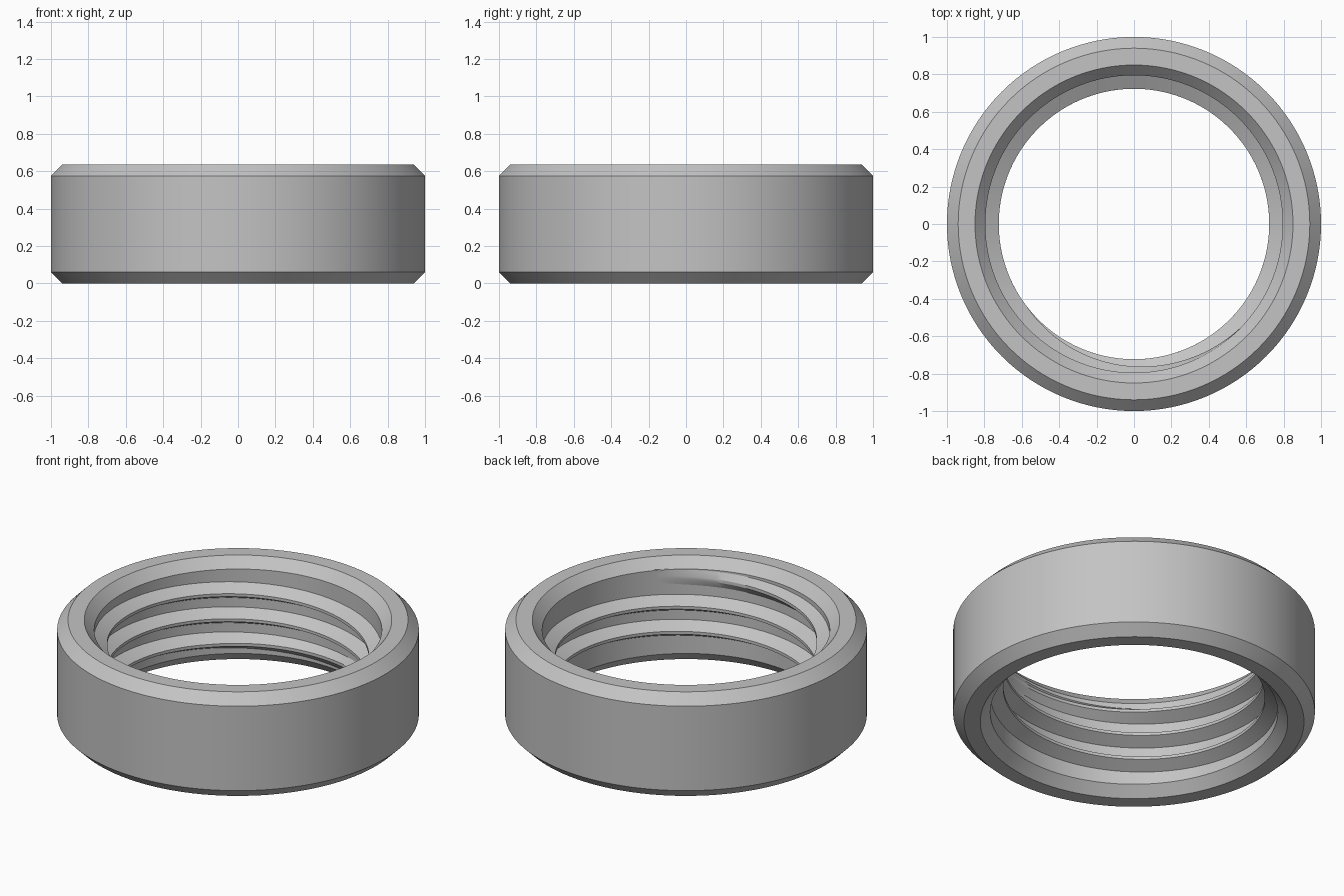
import bpy
import bmesh
import math

cube = bpy.data.objects.get("Cube")
if cube:
    bpy.data.objects.remove(cube, do_unlink=True)

SEGMENTS = 128
HEIGHT = 0.635
CHAMFER = 0.06
BORE = 0.795

steel = bpy.data.materials.new("grey_steel")
GREY = (0.55, 0.55, 0.55, 1)
steel.use_nodes = True
steel.diffuse_color = GREY
steel.node_tree.nodes["Principled BSDF"].inputs["Base Color"].default_value = GREY


def sweep(name, sections, closed):
    """Skin a list of cross-sections (each a list of points) into one object."""
    bm = bmesh.new()
    rings = [[bm.verts.new(p) for p in section] for section in sections]
    pairs = list(zip(rings, rings[1:]))
    if closed:
        pairs.append((rings[-1], rings[0]))
    for a, b in pairs:
        count = len(a)
        for i in range(count if closed else count - 1):
            j = (i + 1) % count
            bm.faces.new((a[i], b[i], b[j], a[j]))
    mesh = bpy.data.meshes.new(name)
    bm.to_mesh(mesh)
    bm.free()
    mesh.materials.append(steel)
    obj = bpy.data.objects.new(name, mesh)
    bpy.context.collection.objects.link(obj)
    bpy.ops.object.select_all(action="DESELECT")
    obj.select_set(True)
    bpy.context.view_layer.objects.active = obj
    bpy.ops.object.shade_smooth_by_angle(angle=math.radians(25))
    return obj


def polar(radius, angle, z):
    return (radius * math.cos(angle), radius * math.sin(angle), z)


# Ring body: chamfered outside and bore
lower = [(BORE, CHAMFER), (BORE + 0.055, 0), (1 - CHAMFER, 0), (1, CHAMFER)]
profile = lower + [(r, HEIGHT - z) for r, z in reversed(lower)]
angles = [math.tau * i / SEGMENTS for i in range(SEGMENTS)]
sweep("ring_body", [[polar(r, a, z) for r, z in profile] for a in angles], True)

# Inner thread: right-hand helical ridge that fades into the bore at both ends
PITCH = 0.153
DEPTH = 0.073
HALF_BASE, HALF_CREST = 0.049, 0.009
START = math.radians(37)
TURNS = 2.78
FADE = math.radians(100)
Z_START = (HEIGHT - PITCH * TURNS) / 2
STEPS = int(TURNS * SEGMENTS)

sections = []
for i in range(STEPS + 1):
    travel = math.tau * TURNS * i / STEPS
    fade = min(1, travel / FADE, (math.tau * TURNS - travel) / FADE)
    root = BORE + 0.001
    crest = root - DEPTH * fade
    z = Z_START + PITCH * travel / math.tau
    ridge = [(root, -HALF_BASE), (crest, -HALF_CREST), (crest, HALF_CREST), (root, HALF_BASE)]
    sections.append([polar(r, START + travel, z + dz) for r, dz in ridge])
thread = sweep("inner_thread", sections, False)

# Turn the ridge faces towards the ring axis
for poly in thread.data.polygons:
    if poly.normal.x * poly.center.x + poly.normal.y * poly.center.y > 0:
        poly.flip()

# Make the body normals point outwards
body = bpy.data.objects["ring_body"]
bm = bmesh.new()
bm.from_mesh(body.data)
bmesh.ops.recalc_face_normals(bm, faces=bm.faces)
bm.to_mesh(body.data)
bm.free()
